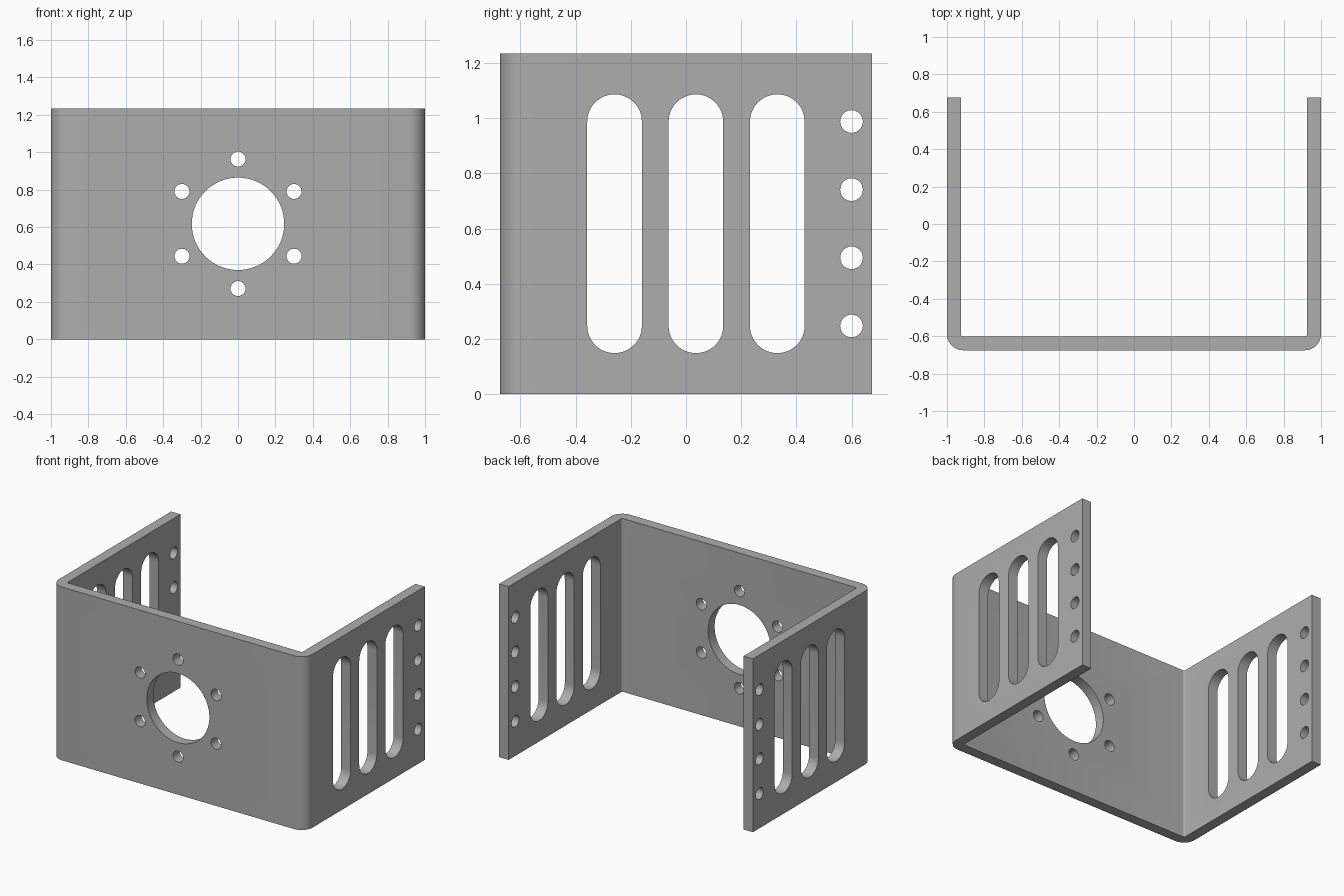
import bpy, bmesh, math
from mathutils import Vector

if "Cube" in bpy.data.objects:
    bpy.data.objects.remove(bpy.data.objects["Cube"], do_unlink=True)

# Main dimensions
W, D, H = 1.0, 0.675, 1.235        # half width, half depth, height
T, R_OUT, R_IN = 0.074, 0.086, 0.012
MID = H / 2

steel = bpy.data.materials.new("grey steel")
steel.use_nodes = True
colour = (0.42, 0.42, 0.42, 1)
steel.diffuse_color = colour
steel.node_tree.nodes["Principled BSDF"].inputs["Base Color"].default_value = colour


def arc(cx, cy, r, start, end, steps):
    """Points along an arc, angles in degrees."""
    angles = [math.radians(start + (end - start) * i / steps) for i in range(steps + 1)]
    return [(cx + r * math.cos(a), cy + r * math.sin(a)) for a in angles]


def prism(bm, points, direction):
    """Extrude a closed loop of points into a solid."""
    face = bm.faces.new([bm.verts.new(p) for p in points])
    result = bmesh.ops.extrude_face_region(bm, geom=[face])
    verts = [g for g in result["geom"] if isinstance(g, bmesh.types.BMVert)]
    bmesh.ops.translate(bm, verts=verts, vec=Vector(direction))


def make_object(name, bm):
    bmesh.ops.recalc_face_normals(bm, faces=bm.faces)
    mesh = bpy.data.meshes.new(name)
    bm.to_mesh(mesh)
    bm.free()
    mesh.materials.append(steel)
    obj = bpy.data.objects.new(name, mesh)
    bpy.context.collection.objects.link(obj)
    return obj


# Bent sheet: U-shaped profile with rounded corners
left_half = [(W - T, D), (W, D)]
outer = arc(W - R_OUT, -D + R_OUT, R_OUT, 0, -90, 12)
inner = arc(W - T - R_IN, -D + T + R_IN, R_IN, -90, 0, 5)
mirror = lambda pts: [(-x, y) for x, y in reversed(pts)]
profile = left_half + outer + mirror(outer) + mirror(left_half) + mirror(inner) + inner
bm = bmesh.new()
prism(bm, [(x, y, 0) for x, y in profile], (0, 0, H))
bracket = make_object("bracket", bm)

# Cutters for every opening
bm = bmesh.new()


def front_hole(x, z, r, steps):
    loop = arc(x, z, r, 0, 360, steps)[:-1]
    prism(bm, [(px, -D - 0.1, pz) for px, pz in loop], (0, 0.25, 0))


def side_slot(y, z, r, half_length, steps):
    loop = arc(y, z + half_length, r, 0, 180, steps) + arc(y, z - half_length, r, 180, 360, steps)
    if half_length == 0:
        loop = arc(y, z, r, 0, 360, steps * 2)[:-1]
    prism(bm, [(-W - 0.1, py, pz) for py, pz in loop], (2 * W + 0.2, 0, 0))


# Motor opening with its ring of six screw holes
front_hole(0, MID, 0.247, 64)
for i in range(6):
    a = math.radians(30 + 60 * i)
    front_hole(0.346 * math.cos(a), MID + 0.346 * math.sin(a), 0.04, 32)

# Slots and edge holes through both side walls
for i in range(3):
    side_slot(-0.259 + 0.295 * i, MID, 0.099, 0.37, 24)
for i in range(4):
    side_slot(0.6, MID + 0.247 * (i - 1.5), 0.041, 0, 16)

cutter = make_object("hole_cutter", bm)
cutter.hide_render = True

# Cut the openings, then drop the cutter
cut = bracket.modifiers.new("holes", "BOOLEAN")
cut.operation = "DIFFERENCE"
cut.solver = "EXACT"
cut.object = cutter
bpy.ops.object.select_all(action="DESELECT")
bracket.select_set(True)
bpy.context.view_layer.objects.active = bracket
bpy.ops.object.modifier_apply(modifier=cut.name)
bpy.data.objects.remove(cutter, do_unlink=True)

bpy.ops.object.shade_smooth_by_angle(angle=math.radians(30))
